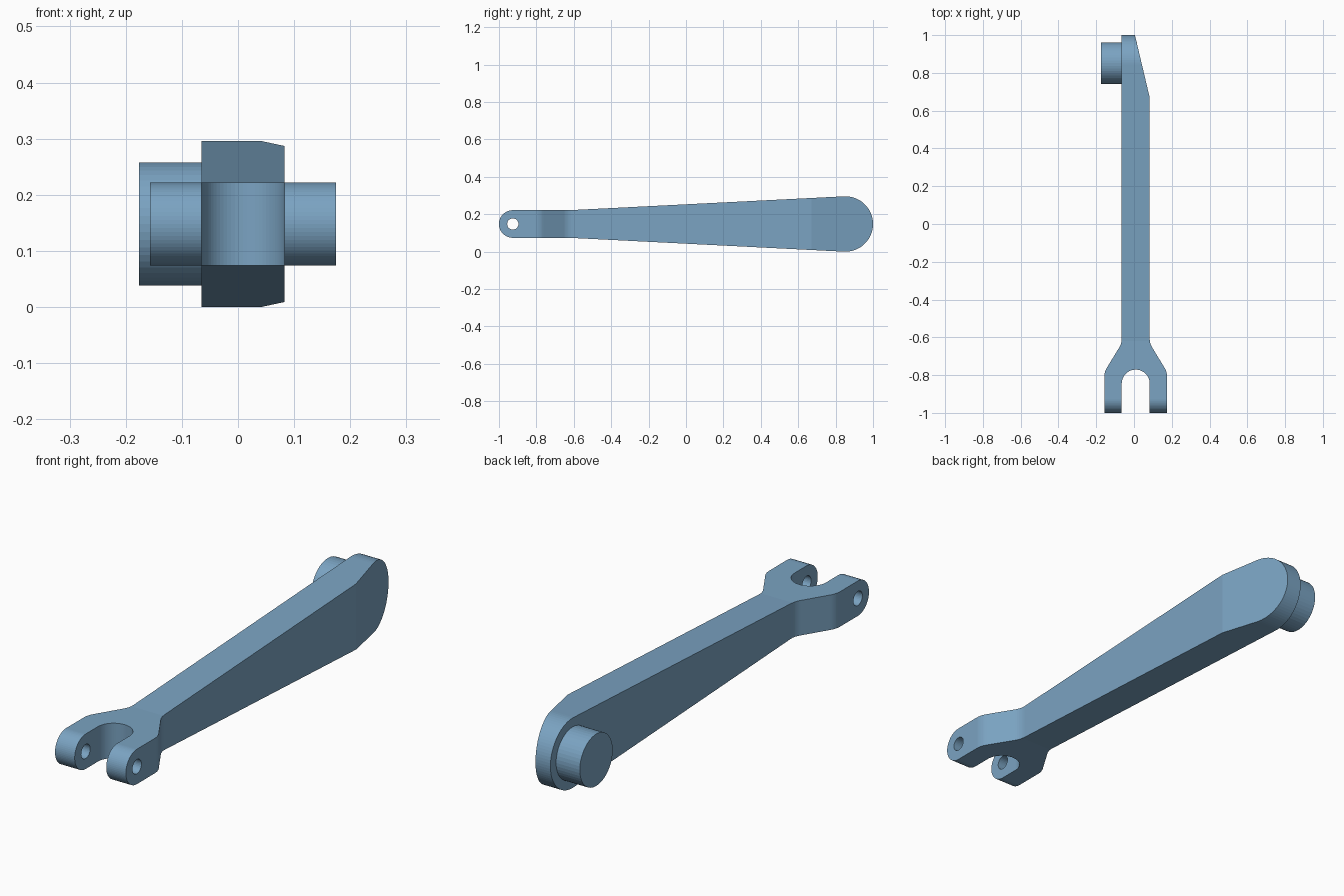
import bpy, bmesh, math
from mathutils import Vector

cube = bpy.data.objects.get("Cube")
if cube:
    bpy.data.objects.remove(cube, do_unlink=True)

CX, CZ = 0.009, 0.148            # centre lines of the arm
HALF = 0.074                     # half thickness of the arm
BIG_Y, BIG_R = 0.852, 0.148      # rounded wide end
PIN_Y = -0.926                   # fork pin axis

steel = bpy.data.materials.new("steel blue")
steel.use_nodes = True
colour = (0.196, 0.367, 0.539, 1)
steel.diffuse_color = colour
steel.node_tree.nodes["Principled BSDF"].inputs["Base Color"].default_value = colour


def prism(name, points, axis, low, high):
    """Extrude a closed outline along x (points are y, z) or z (points are x, y)."""
    bm = bmesh.new()
    place = (lambda p: (low, p[0], p[1])) if axis == "x" else (lambda p: (p[0], p[1], low))
    face = bm.faces.new([bm.verts.new(place(p)) for p in points])
    moved = bmesh.ops.extrude_face_region(bm, geom=[face])["geom"]
    shift = Vector((high - low, 0, 0)) if axis == "x" else Vector((0, 0, high - low))
    bmesh.ops.translate(bm, vec=shift, verts=[g for g in moved if isinstance(g, bmesh.types.BMVert)])
    bmesh.ops.recalc_face_normals(bm, faces=bm.faces)
    mesh = bpy.data.meshes.new(name)
    bm.to_mesh(mesh)
    bm.free()
    mesh.materials.append(steel)
    ob = bpy.data.objects.new(name, mesh)
    bpy.context.scene.collection.objects.link(ob)
    return ob


def arc(u, v, r, start, end, n):
    angles = [math.radians(start + (end - start) * i / n) for i in range(n + 1)]
    return [(u + r * math.cos(a), v + r * math.sin(a)) for a in angles]


def rounded(before, corner, after, d, n=6):
    """Round a corner with a short curve that starts d away from it."""
    c = Vector(corner)
    a = c + (Vector(before) - c).normalized() * d
    b = c + (Vector(after) - c).normalized() * d
    return [tuple(a * (1 - t) ** 2 + c * 2 * t * (1 - t) + b * t * t)
            for t in (i / n for i in range(n + 1))]


def boolean(target, cutter, operation):
    mod = target.modifiers.new(operation.lower(), "BOOLEAN")
    mod.operation, mod.solver, mod.object = operation, "EXACT", cutter
    cutter.hide_render = True
    with bpy.context.temp_override(object=target, active_object=target):
        bpy.ops.object.modifier_apply(modifier=mod.name)
    bpy.data.objects.remove(cutter, do_unlink=True)


# Arm seen from the side: wide round end tapering to the fork tips
side = (arc(BIG_Y, CZ, BIG_R, -93, 93, 40) + [(-0.62, CZ + HALF)]
        + arc(PIN_Y, CZ, HALF, 90, 270, 32) + [(-0.62, CZ - HALF)])
arm = prism("arm", side, "x", -0.3, 0.3)

# Arm seen from above: straight bar, sloped end and flared fork
tip, flare, neck, bar = (0.166, -1.1), (0.166, -0.783), (HALF, -0.632), (HALF, 0.67)
flank = [tip] + rounded(tip, flare, neck, 0.025) + rounded(flare, neck, bar, 0.025)
plan = [(CX + x, y) for x, y in flank] + [(CX + HALF, 0.67), (0.005, 1.0), (0.005, 1.1), (CX - HALF, 1.1)]
plan += [(CX - x, y) for x, y in reversed(flank)]
boolean(arm, prism("plan_cutter", plan, "z", -0.1, 0.5), "INTERSECT")

# Round-bottomed slot between the fork prongs
slot = arc(CX, -0.845, HALF, 0, 180, 32) + [(CX - HALF, -1.2), (CX + HALF, -1.2)]
boolean(arm, prism("slot_cutter", slot, "z", -0.1, 0.5), "DIFFERENCE")

# Pin hole through both prongs
hole = arc(PIN_Y, CZ, 0.03, 0, 360, 32)[:-1]
boolean(arm, prism("hole_cutter", hole, "x", -0.4, 0.4), "DIFFERENCE")

# Round boss on the wide end
prism("boss", arc(BIG_Y, CZ, 0.11, 0, 360, 48)[:-1], "x", -0.176, CX - HALF)
